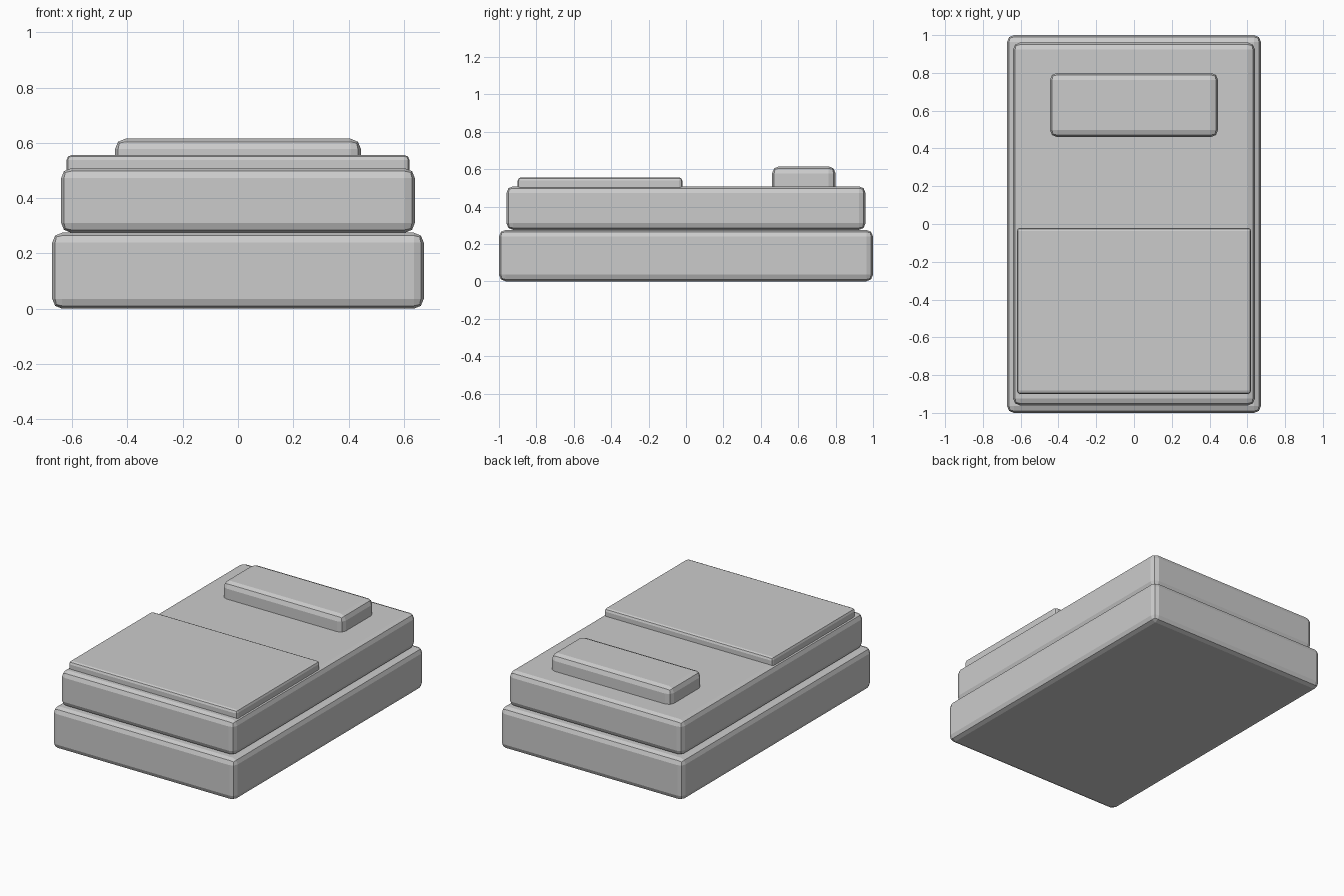
import bpy
import bmesh

cube = bpy.data.objects.get("Cube")
if cube:
    bpy.data.objects.remove(cube, do_unlink=True)

GREY = (0.6, 0.6, 0.6, 1.0)
grey = bpy.data.materials.new("plain grey")
grey.use_nodes = True
grey.diffuse_color = GREY
grey.node_tree.nodes["Principled BSDF"].inputs["Base Color"].default_value = GREY


def rounded_block(name, half_x, y_range, z_range, radius):
    """Box centred on x with two-step rounded edges."""
    bm = bmesh.new()
    bmesh.ops.create_cube(bm, size=1)
    for v in bm.verts:
        v.co.x *= 2 * half_x
        v.co.y = y_range[0] if v.co.y < 0 else y_range[1]
        v.co.z = z_range[0] if v.co.z < 0 else z_range[1]
    bmesh.ops.bevel(bm, geom=bm.edges[:], offset=radius, segments=2,
                    profile=0.5, affect='EDGES', clamp_overlap=True)
    mesh = bpy.data.meshes.new(name)
    bm.to_mesh(mesh)
    bm.free()
    mesh.materials.append(grey)
    obj = bpy.data.objects.new(name, mesh)
    bpy.context.collection.objects.link(obj)
    return obj


# Bed base and mattress
rounded_block("bed_base", 0.672, (-1.0, 1.0), (0.0, 0.275), 0.036)
rounded_block("mattress", 0.64, (-0.96, 0.96), (0.275, 0.508), 0.036)

# Bedding, sunk slightly into the mattress
rounded_block("blanket", 0.62, (-0.9, -0.02), (0.46, 0.556), 0.018)
rounded_block("pillow", 0.445, (0.46, 0.8), (0.45, 0.615), 0.038)
